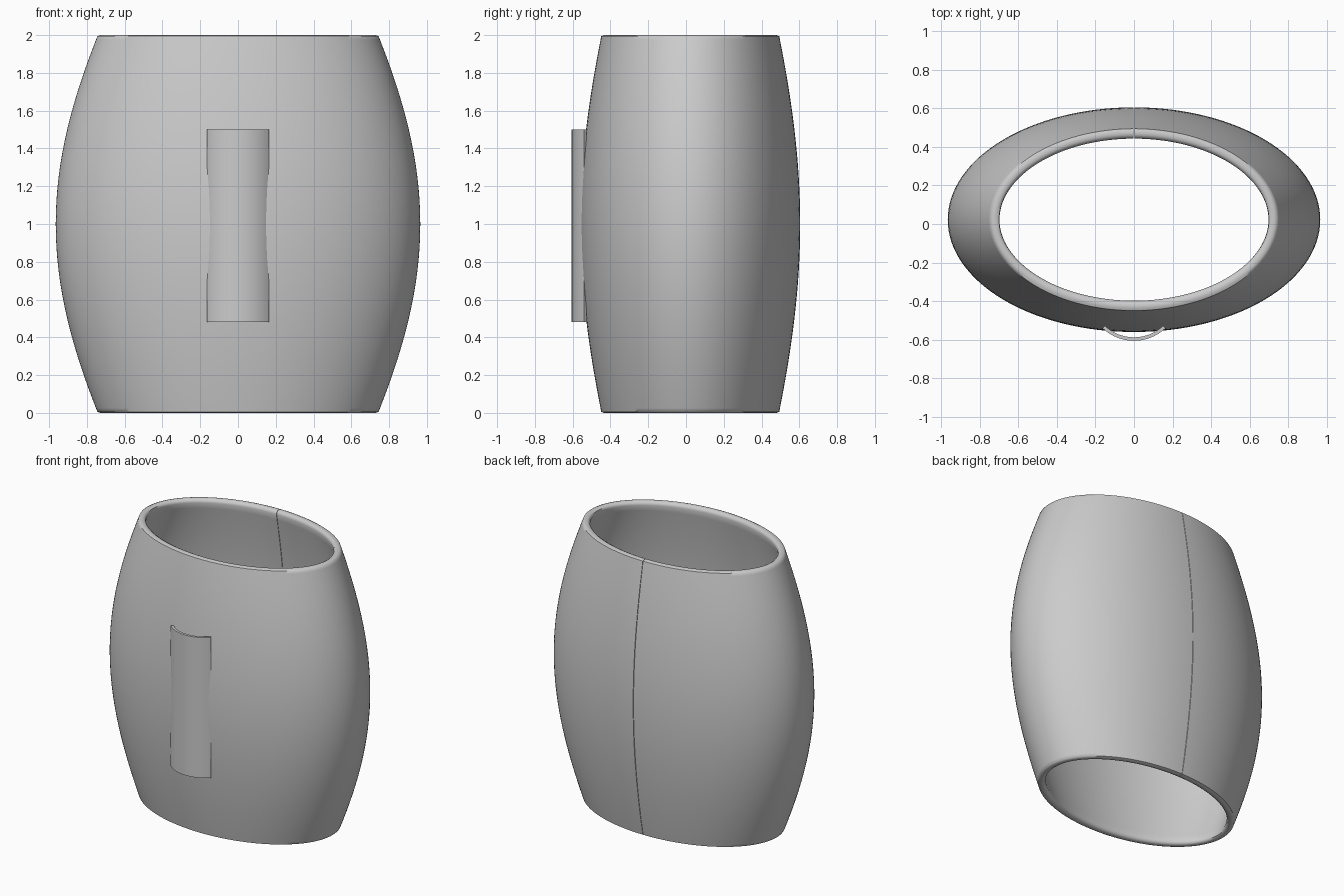
import bpy, bmesh, math

if "Cube" in bpy.data.objects:
    bpy.data.objects.remove(bpy.data.objects["Cube"])

CY = 0.0225          # centre of the oval in y
WALL = 0.055         # wall thickness

grey = bpy.data.materials.new("plain grey")
grey.diffuse_color = (0.6, 0.6, 0.6, 1)
grey.use_nodes = True
grey.node_tree.nodes["Principled BSDF"].inputs["Base Color"].default_value = grey.diffuse_color


def sweep(name, sections):
    """Skin a row of closed sections (open sweep with capped ends)."""
    bm = bmesh.new()
    rows = [[bm.verts.new(p) for p in sec] for sec in sections]
    n = len(rows[0])
    for a, b in zip(rows, rows[1:]):
        for i in range(n):
            j = (i + 1) % n
            bm.faces.new((a[i], a[j], b[j], b[i]))
    bm.faces.new(rows[0])
    bm.faces.new(rows[-1][::-1])
    bmesh.ops.recalc_face_normals(bm, faces=bm.faces)
    me = bpy.data.meshes.new(name)
    bm.to_mesh(me)
    bm.free()
    me.materials.append(grey)
    ob = bpy.data.objects.new(name, me)
    bpy.context.collection.objects.link(ob)
    bpy.context.view_layer.objects.active = ob
    ob.select_set(True)
    return ob


def bulge(z):
    """0 at the rims, 1 at mid height."""
    return 0.5 * (1 - (z - 1) ** 2) + 0.5 * math.sin(math.pi * z / 2)


# wall outline: outer side going up, inner side going down, softened rims
N = 32
heights = [0.006 + 1.988 * i / N for i in range(N + 1)]
heights[1:1] = [0.025]
heights[-1:-1] = [1.975]
outline = [(z, 0.0) for z in heights]
outline += [(2.0, 0.012), (2.0, 0.03), (1.992, 0.046)]
outline += [(z, WALL) for z in heights[-2:0:-1]]
outline += [(0.008, 0.046), (0.0, 0.03), (0.0, 0.012)]

# oval sleeve, swept once round and split by a seam at the back
sections = []
STEPS, GAP = 128, 0.002
for k in range(STEPS + 1):
    t = math.pi / 2 + GAP + (2 * math.pi - 2 * GAP) * k / STEPS
    c, s = math.cos(t), math.sin(t)
    sec = []
    for z, d in outline:
        f = bulge(z)
        a, b = 0.742 + 0.223 * f, 0.47 + 0.112 * f
        nx, ny = c * b, s * a
        l = math.hypot(nx, ny)
        sec.append((a * c - d * nx / l, CY + b * s - d * ny / l, z))
    sections.append(sec)
sleeve = sweep("oval_sleeve", sections)
bpy.ops.object.shade_smooth_by_angle(angle=math.radians(50))
sleeve.select_set(False)

# curved clip plate on the front, an arc bowed forward
half, sag, thick = 0.163, 0.065, 0.018
R = (half ** 2 + sag ** 2) / (2 * sag)
span = math.asin(half / R)
arc = [-span + 2 * span * i / 20 for i in range(21)]
yc = -0.605 + R
clip_outline = [(R * math.sin(t), yc - R * math.cos(t)) for t in arc]
clip_outline += [((R - thick) * math.sin(t), yc - (R - thick) * math.cos(t))
                 for t in reversed(arc)]
sweep("front_clip", [[(x, y, z) for x, y in clip_outline] for z in (0.48, 1.5)])
bpy.ops.object.shade_smooth_by_angle(angle=math.radians(35))
